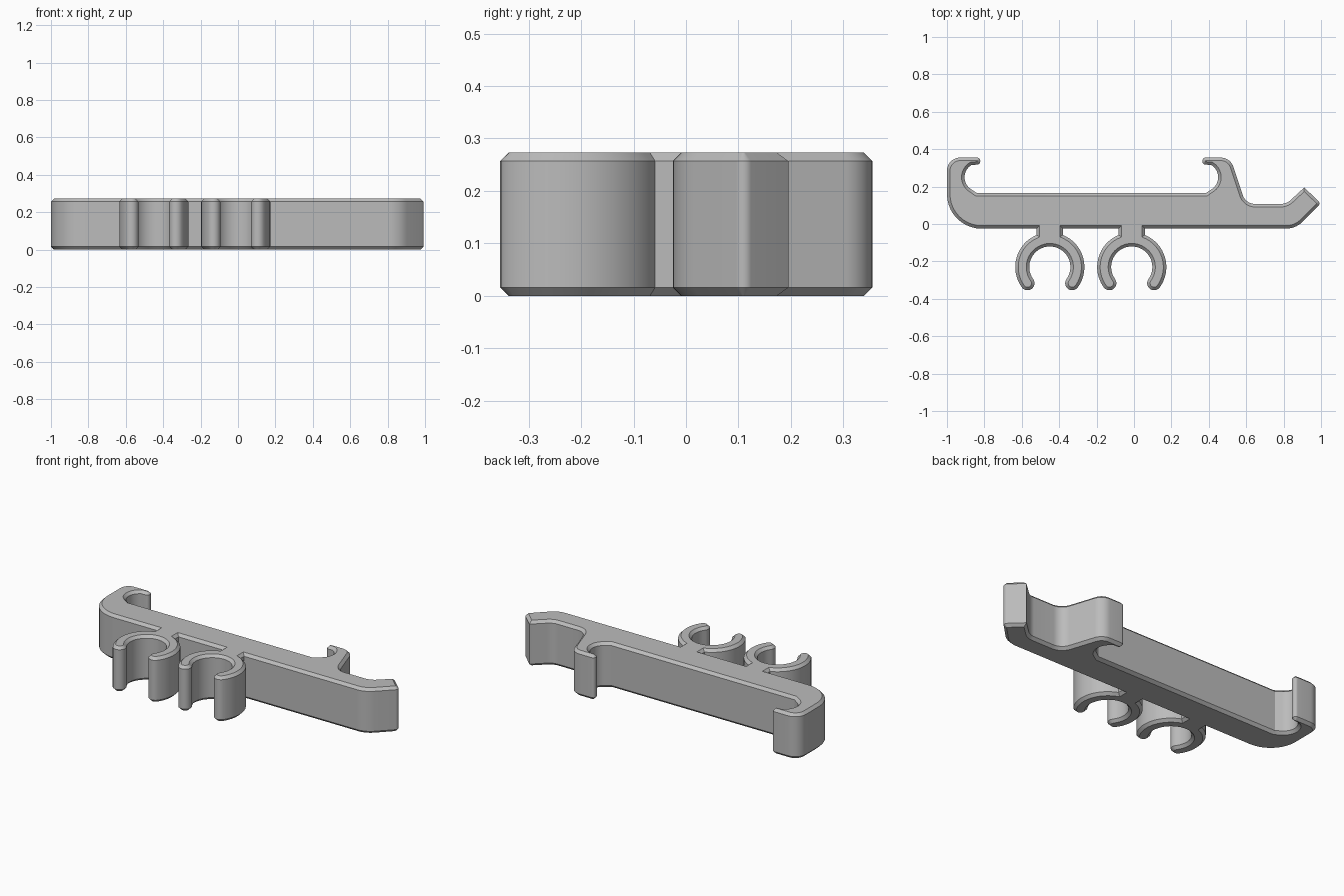
import bpy
import bmesh
from math import cos, sin, tan, radians, asin, degrees
from mathutils import Vector

cube = bpy.data.objects.get("Cube")
if cube:
    bpy.data.objects.remove(cube, do_unlink=True)

HEIGHT = 0.273
CHAMFER = 0.016
FRONT, BACK, REAR_EDGE = -0.025, 0.165, 0.355


def arc(cx, cy, r, start, end, steps):
    """Sharp outline points along an arc, angles in degrees."""
    pts = []
    for i in range(steps + 1):
        a = radians(start + (end - start) * i / steps)
        pts.append((cx + r * cos(a), cy + r * sin(a), 0))
    return pts


def clip(cx):
    """Open ring on a short neck, hanging off the front of the bar."""
    cy, outer, inner, neck, opening = -0.23, 0.185, 0.11, 0.07, 36
    mid, cap = (outer + inner) / 2, (outer - inner) / 2
    join = 90 - degrees(asin(neck / outer))
    tx, ty = mid * cos(radians(opening)), cy - mid * sin(radians(opening))
    return ([(cx - neck, FRONT, 0)]
            + arc(cx, cy, outer, 180 - join, 180 + opening, 16)
            + arc(cx - tx, ty, cap, 180 + opening, 360 + opening, 10)[1:]
            + arc(cx, cy, inner, 180 + opening, -opening, 32)[1:]
            + arc(cx + tx, ty, cap, 180 - opening, 360 - opening, 10)[1:]
            + arc(cx, cy, outer, -opening, join, 16)[1:]
            + [(cx + neck, FRONT, 0)])


def round_corners(corners):
    """Replace every corner that has a radius by a fillet."""
    out = []
    for i, (x, y, r) in enumerate(corners):
        p = Vector((x, y))
        if r == 0:
            out.append(p)
            continue
        a = (Vector(corners[i - 1][:2]) - p).normalized()
        b = (Vector(corners[(i + 1) % len(corners)][:2]) - p).normalized()
        half = a.angle(b) / 2
        centre = p + (a + b).normalized() * (r / sin(half))
        start = p + a * (r / tan(half)) - centre
        end = p + b * (r / tan(half)) - centre
        sweep = start.angle(end)
        for k in range(11):
            t = k / 10
            out.append(centre + (start * sin((1 - t) * sweep)
                                 + end * sin(t * sweep)) / sin(sweep))
    return out


def inset(points, d):
    """Move a counter-clockwise outline inward with mitred corners."""
    out = []
    for i, p in enumerate(points):
        e1 = (p - points[i - 1]).normalized()
        e2 = (points[(i + 1) % len(points)] - p).normalized()
        n1, n2 = Vector((-e1.y, e1.x)), Vector((-e2.y, e2.x))
        out.append(p + (n1 + n2) * (d / (1 + n1.dot(n2))))
    return out


# Left hook, from the bar to its tip; the right hook is its mirror image
hook = ([(-0.84, BACK, 0)] + arc(-0.83, 0.25, 0.076, 240, 120, 16)
        + [(-0.822, 0.318, 0.017), (-0.822, REAR_EDGE, 0.017)])
right_hook = [(-0.456 - x, y, r) for x, y, r in reversed(hook)]

# Angled release lever at the right end
lever = [(0.865, FRONT, 0.13), (1.0, 0.11, 0.02), (0.91, 0.195, 0),
         (0.815, 0.107, 0.08), (0.597, 0.107, 0.07), (0.515, REAR_EDGE, 0.07)]

# Rounded outer corners at the left end
left_end = [(-1.0, REAR_EDGE, 0.07), (-1.0, FRONT, 0.185)]

outline = round_corners(clip(-0.45) + clip(-0.012) + lever
                        + right_hook + hook + left_end)
small = inset(outline, CHAMFER)

# Stack the outline into a solid with chamfered rims
bm = bmesh.new()
rings = []
for pts, z in ((small, 0), (outline, CHAMFER),
               (outline, HEIGHT - CHAMFER), (small, HEIGHT)):
    rings.append([bm.verts.new((p.x, p.y, z)) for p in pts])
for low, high in zip(rings, rings[1:]):
    for i in range(len(low)):
        bm.faces.new((low[i - 1], low[i], high[i], high[i - 1]))
caps = [bm.faces.new(rings[0][::-1]), bm.faces.new(rings[-1])]
bm.normal_update()
bmesh.ops.triangulate(bm, faces=caps)

mesh = bpy.data.meshes.new("clip_holder_bar")
bm.to_mesh(mesh)
bm.free()
body = bpy.data.objects.new("clip_holder_bar", mesh)
bpy.context.collection.objects.link(body)

# Plain grey plastic
grey = bpy.data.materials.new("grey_plastic")
grey.use_nodes = True
colour = (0.5, 0.5, 0.5, 1)
grey.diffuse_color = colour
for node in grey.node_tree.nodes:
    if node.type == 'BSDF_PRINCIPLED':
        node.inputs["Base Color"].default_value = colour
mesh.materials.append(grey)

bpy.ops.object.select_all(action='DESELECT')
body.select_set(True)
bpy.context.view_layer.objects.active = body
bpy.ops.object.shade_smooth_by_angle(angle=radians(28))
